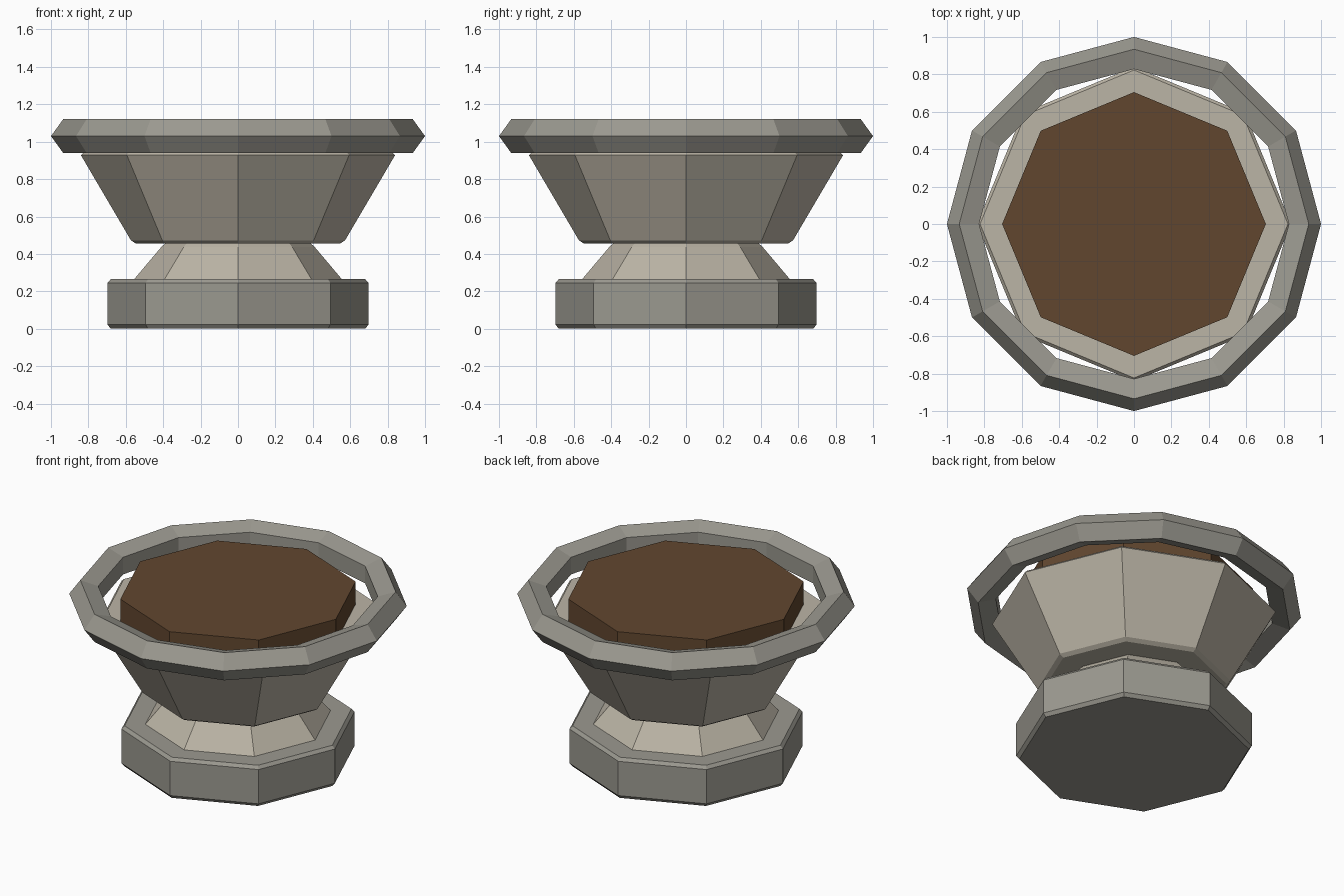
import bpy, bmesh
from math import cos, sin, tau

if "Cube" in bpy.data.objects:
    bpy.data.objects.remove(bpy.data.objects["Cube"])


def material(name, rgb):
    m = bpy.data.materials.new(name)
    m.diffuse_color = (*rgb, 1)
    m.use_nodes = True
    m.node_tree.nodes["Principled BSDF"].inputs["Base Color"].default_value = m.diffuse_color
    return m


def lathe(name, profile, sides, mat, ring=False):
    """Revolve (radius, z) points; cap the ends, or close the section as a ring."""
    bm = bmesh.new()
    loops = [[bm.verts.new((r * cos(tau * i / sides), r * sin(tau * i / sides), z))
              for i in range(sides)] for r, z in profile]
    pairs = list(zip(loops, loops[1:]))
    if ring:
        pairs.append((loops[-1], loops[0]))
    else:
        bm.faces.new(loops[0][::-1])
        bm.faces.new(loops[-1])
    for a, b in pairs:
        for i in range(sides):
            j = (i + 1) % sides
            bm.faces.new((a[i], a[j], b[j], b[i]))
    bmesh.ops.recalc_face_normals(bm, faces=bm.faces)
    me = bpy.data.meshes.new(name)
    bm.to_mesh(me)
    bm.free()
    me.materials.append(mat)
    ob = bpy.data.objects.new(name, me)
    bpy.context.collection.objects.link(ob)
    return ob


grey = material("grey_stone", (0.33, 0.32, 0.28))
pale = material("pale_stone", (0.50, 0.46, 0.38))
earth = material("earth", (0.12, 0.062, 0.028))

# Bevelled octagonal foot
lathe("base", [(0.68, 0), (0.698, 0.022), (0.698, 0.245), (0.68, 0.265)], 8, grey)
# Tapered neck
lathe("neck", [(0.568, 0.25), (0.41, 0.437), (0.388, 0.457)], 8, pale)
# Flared bowl with bevelled edges
lathe("bowl", [(0.545, 0.455), (0.572, 0.472), (0.84, 0.928), (0.823, 0.945)], 8, pale)
# Soil block standing in the bowl
lathe("soil", [(0.705, 0.9), (0.705, 1.092)], 8, earth)
# Twelve-sided rim ring with a five-sided section
section = [(0.905 + 0.095 * cos(tau * k / 5), 1.03 + 0.095 * sin(tau * k / 5))
           for k in range(5)]
lathe("rim", section, 12, grey, ring=True)
